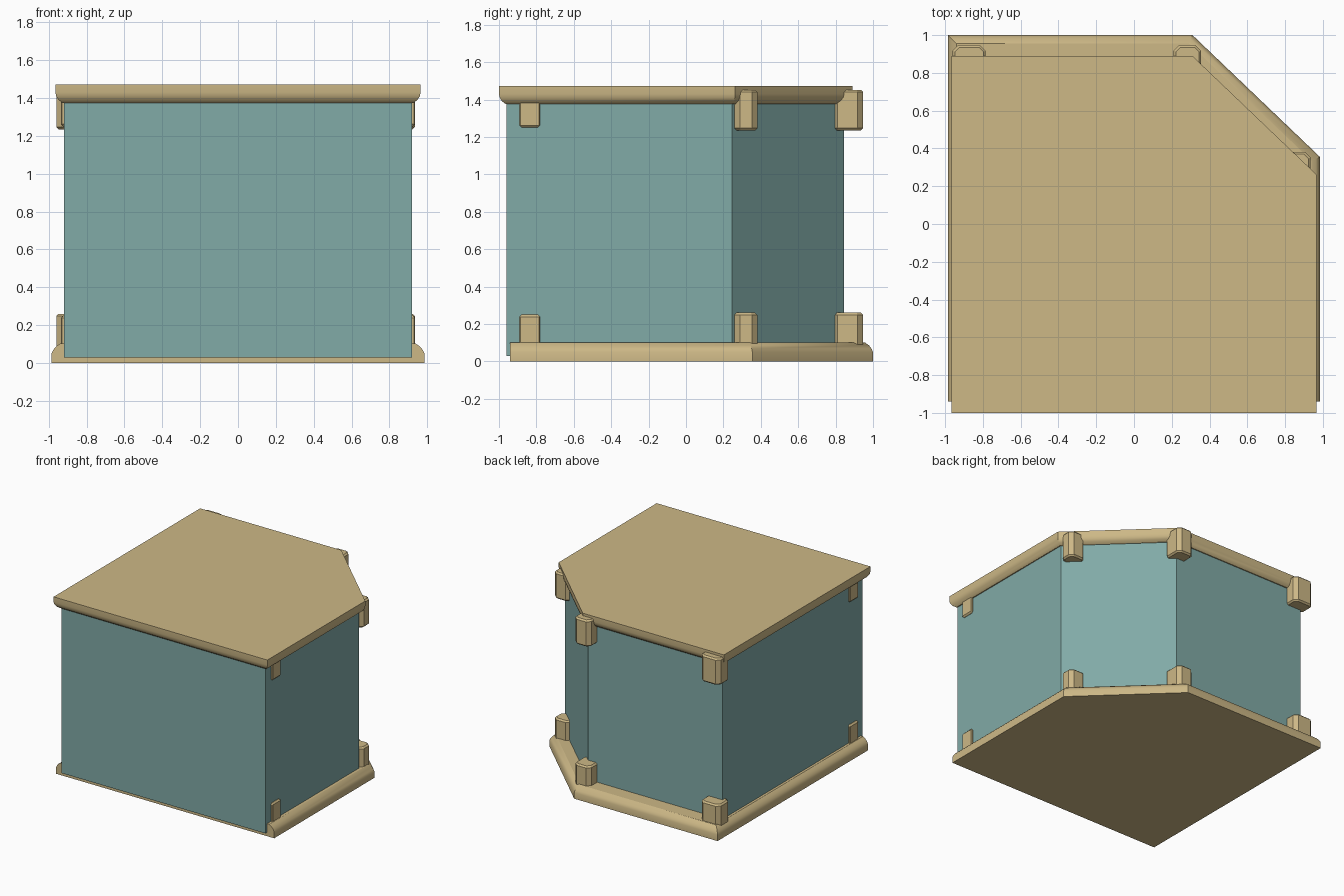
import bpy, bmesh, math
from mathutils import Vector

cube = bpy.data.objects.get("Cube")
if cube:
    bpy.data.objects.remove(cube, do_unlink=True)


def material(name, rgb):
    m = bpy.data.materials.new(name)
    m.use_nodes = True
    m.diffuse_color = (*rgb, 1)
    m.node_tree.nodes["Principled BSDF"].inputs["Base Color"].default_value = (*rgb, 1)
    return m


TAN = material("tan", (0.61, 0.48, 0.24))
TEAL = material("muted teal", (0.22, 0.405, 0.385))
NORMAL = Vector((0.691, 0.723))  # direction of the cut back corner


def outline(half, front, back, cut):
    """Rectangle with its back left corner cut off at a given distance."""
    return [(-half, front), (half, front),
            (half, (cut - NORMAL.x * half) / NORMAL.y),
            ((cut - NORMAL.y * back) / NORMAL.x, back), (-half, back)]


def finish(name, bm, mat, angle=30):
    bmesh.ops.recalc_face_normals(bm, faces=bm.faces)
    mesh = bpy.data.meshes.new(name)
    bm.to_mesh(mesh)
    bm.free()
    mesh.materials.append(mat)
    ob = bpy.data.objects.new(name, mesh)
    bpy.context.collection.objects.link(ob)
    bpy.ops.object.select_all(action="DESELECT")
    ob.select_set(True)
    bpy.context.view_layer.objects.active = ob
    bpy.ops.object.shade_smooth_by_angle(angle=math.radians(angle))
    return ob


def slab(name, mat, half, front, back, cut, profile, inset_front=True):
    """Stack outlines; profile lists (inset, height) from bottom to top."""
    bm = bmesh.new()
    rings = []
    for d, z in profile:
        f = front + d if inset_front else front
        rings.append([bm.verts.new((x, y, z))
                      for x, y in outline(half - d, f, back - d, cut - d)])
    bm.faces.new(rings[0][::-1])
    bm.faces.new(rings[-1])
    for low, high in zip(rings, rings[1:]):
        for i in range(len(low)):
            j = (i + 1) % len(low)
            bm.faces.new((low[i], low[j], high[j], high[i]))
    return finish(name, bm, mat)


def block(name, low, high, bevel):
    """Box between two corners with chamfered edges."""
    bm = bmesh.new()
    bmesh.ops.create_cube(bm, size=1)
    for v in bm.verts:
        v.co = [(a + b) / 2 + c * (b - a) for a, b, c in zip(low, high, v.co)]
    upright = [e for e in bm.edges
               if abs(e.verts[0].co.z - e.verts[1].co.z) > 0.01]
    bmesh.ops.bevel(bm, geom=upright, offset=bevel, segments=1, affect="EDGES")
    ends = [e for e in bm.edges
            if abs(e.verts[0].co.z - e.verts[1].co.z) < 0.01]
    bmesh.ops.bevel(bm, geom=ends, offset=0.012, segments=1, affect="EDGES")
    return finish(name, bm, TAN, 20)


# Base with a rounded rim, walls, and top with a rounded underside
slab("base", TAN, 0.985, -0.94, 1.0, 0.937,
     [(0, 0), (0, 0.05), (0.008, 0.068), (0.022, 0.086), (0.045, 0.102)], False)
slab("walls", TEAL, 0.92, -0.96, 0.845, 0.813, [(0, 0.03), (0, 1.39)])
slab("top", TAN, 0.965, -1.0, 0.89, 0.857,
     [(0.037, 1.375), (0.017, 1.39), (0.004, 1.41), (0, 1.43), (0, 1.472)])

# Corner posts and side blocks, above and below
posts = {
    "back_right_post": ((-0.96, 0.80), (-0.785, 0.947)),
    "back_middle_post": ((0.21, 0.78), (0.355, 0.947)),
    "back_left_post": ((0.79, 0.258), (0.935, 0.382)),
}
for level, z0, z1 in (("lower", 0.06, 0.26), ("upper", 1.235, 1.452)):
    for name, (a, b) in posts.items():
        block(f"{level}_{name}", (*a, z0), (*b, z1), 0.03)
for level, z0, z1 in (("lower", 0.06, 0.25), ("upper", 1.25, 1.40)):
    for side, s in (("right", -1), ("left", 1)):
        xs = sorted((s * 0.85, s * 0.935))
        block(f"{level}_{side}_block", (xs[0], -0.89, z0), (xs[1], -0.78, z1), 0.006)
